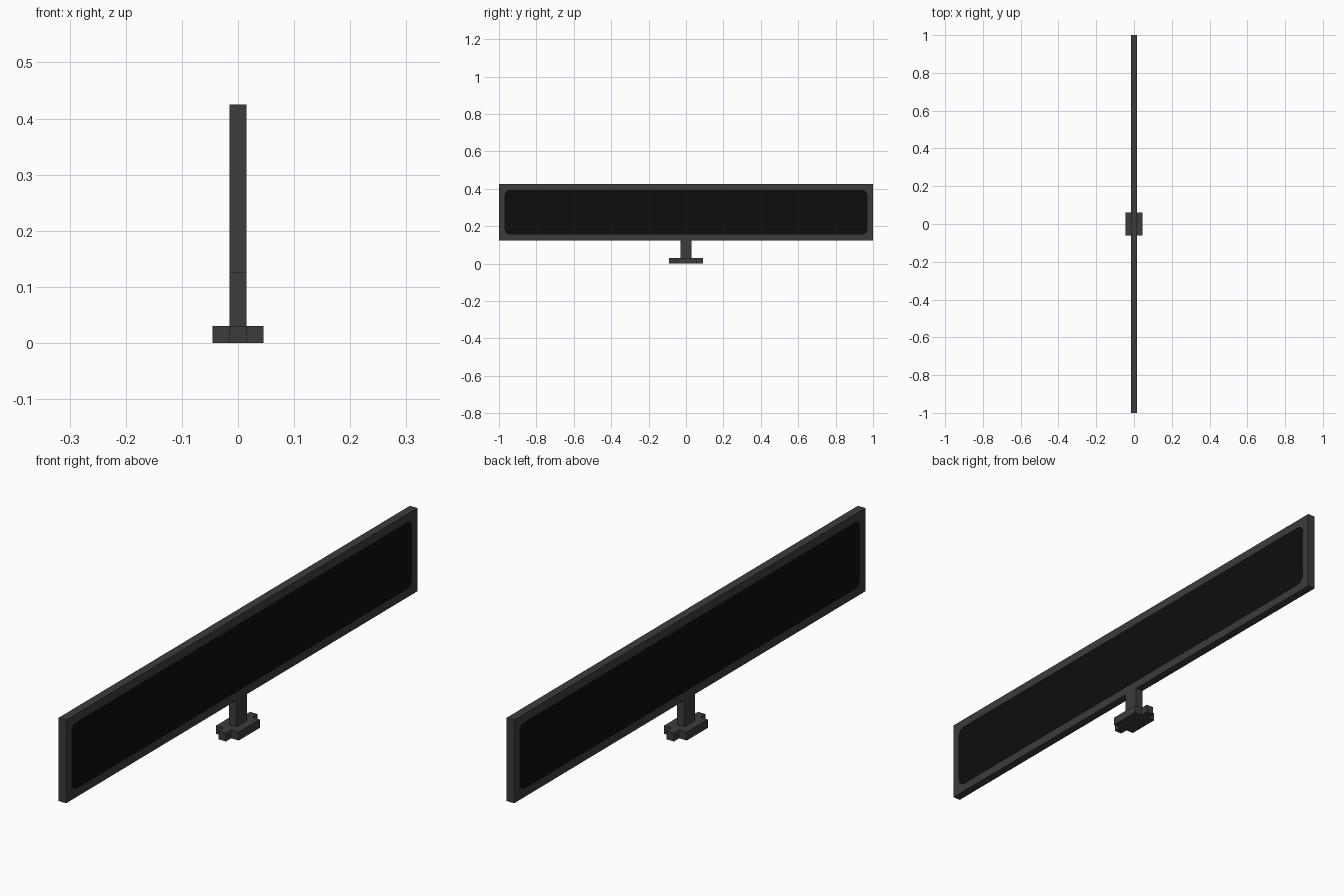
import bpy, bmesh, math

cube = bpy.data.objects.get("Cube")
if cube:
    bpy.data.objects.remove(cube, do_unlink=True)


def material(name, value):
    m = bpy.data.materials.new(name)
    m.use_nodes = True
    colour = (value, value, value, 1)
    m.diffuse_color = colour
    m.node_tree.nodes["Principled BSDF"].inputs["Base Color"].default_value = colour
    return m


CASING = material("dark grey casing", 0.045)
SCREEN = material("black screen", 0.004)


def add_object(name, bm, mat):
    bmesh.ops.recalc_face_normals(bm, faces=bm.faces)
    mesh = bpy.data.meshes.new(name)
    bm.to_mesh(mesh)
    bm.free()
    mesh.materials.append(mat)
    obj = bpy.data.objects.new(name, mesh)
    bpy.context.collection.objects.link(obj)
    return obj


def prism(name, points, axis, start, end, mat):
    """Extrude a flat outline along x (points are y, z) or z (points are x, y)."""
    bm = bmesh.new()
    place = (lambda a, b: (start, a, b)) if axis == "x" else (lambda a, b: (a, b, start))
    face = bm.faces.new([bm.verts.new(place(a, b)) for a, b in points])
    moved = bmesh.ops.extrude_face_region(bm, geom=[face])["geom"]
    step = (end - start, 0, 0) if axis == "x" else (0, 0, end - start)
    bmesh.ops.translate(bm, vec=step, verts=[v for v in moved if isinstance(v, bmesh.types.BMVert)])
    return add_object(name, bm, mat)


def rectangle(a, b, c, d):
    return [(a, c), (b, c), (b, d), (a, d)]


def rounded_rectangle(half_y, z0, z1, r, steps=5):
    points = []
    corners = [(half_y - r, z1 - r), (r - half_y, z1 - r), (r - half_y, z0 + r), (half_y - r, z0 + r)]
    for i, (cy, cz) in enumerate(corners):
        for k in range(steps + 1):
            t = math.pi / 2 * (i + k / steps)
            points.append((cy + r * math.cos(t), cz + r * math.sin(t)))
    return points


# Long display casing
prism("display_casing", rectangle(-1, 1, 0.125, 0.425), "x", -0.015, 0.015, CASING)

# Rounded screens on both broad sides
for side, name in ((1, "left_screen"), (-1, "right_screen")):
    prism(name, rounded_rectangle(0.97, 0.155, 0.395, 0.03), "x",
          side * 0.0145, side * 0.0155, SCREEN)

# Short post under the casing
prism("post", rectangle(-0.015, 0.015, -0.03, 0.03), "z", 0.03, 0.125, CASING)

# Cross-shaped foot
foot = [(0.045, -0.06), (0.045, 0.06), (0.015, 0.06), (0.015, 0.09),
        (-0.015, 0.09), (-0.015, 0.06), (-0.045, 0.06), (-0.045, -0.06),
        (-0.015, -0.06), (-0.015, -0.09), (0.015, -0.09), (0.015, -0.06)]
prism("foot", foot, "z", 0, 0.03, CASING)
